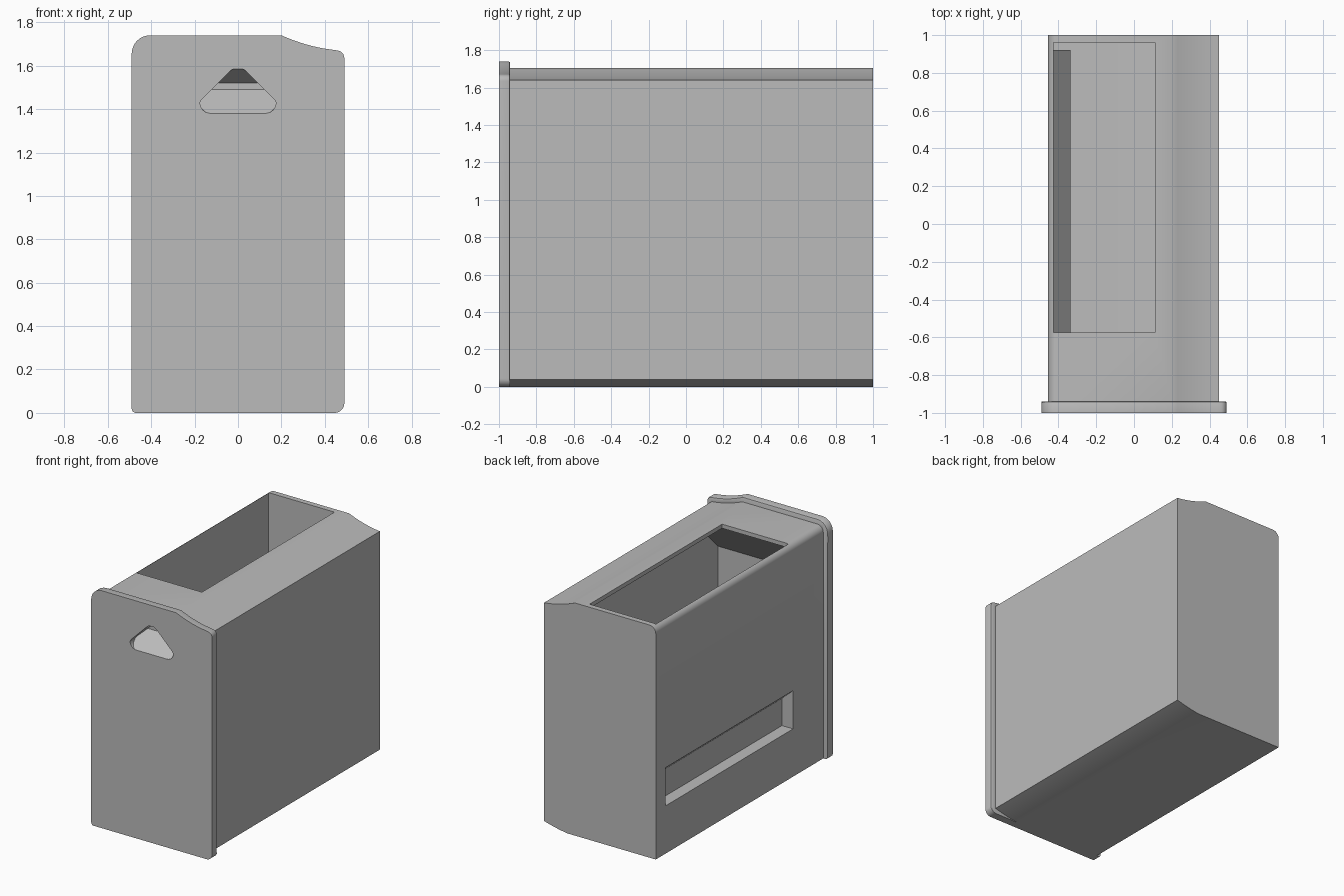
import bpy, bmesh, math
from mathutils import Vector

if "Cube" in bpy.data.objects:
    bpy.data.objects.remove(bpy.data.objects["Cube"])

grey = bpy.data.materials.new("grey plastic")
grey.diffuse_color = (0.5, 0.5, 0.5, 1)
grey.use_nodes = True
grey.node_tree.nodes["Principled BSDF"].inputs["Base Color"].default_value = grey.diffuse_color


def arc(cx, cz, r, a0, a1, n=8):
    """Points on a circular arc, angles in degrees."""
    return [(cx + r * math.cos(math.radians(a0 + (a1 - a0) * i / n)),
             cz + r * math.sin(math.radians(a0 + (a1 - a0) * i / n))) for i in range(n + 1)]


def dip(p, q, sag, n=8):
    """Shallow hollow curve from p to q, pulled by sag in z."""
    out = []
    for i in range(n + 1):
        t = i / n
        out.append((p[0] + (q[0] - p[0]) * t,
                    p[1] + (q[1] - p[1]) * t + sag * 4 * t * (1 - t)))
    return out


def prism(name, pts, lo, hi, axis="y"):
    """Extrude a closed profile: (x, z) along y, or (y, z) along x."""
    bm = bmesh.new()

    def place(p, d):
        return (p[0], d, p[1]) if axis == "y" else (d, p[0], p[1])
    a = [bm.verts.new(place(p, lo)) for p in pts]
    b = [bm.verts.new(place(p, hi)) for p in pts]
    bm.faces.new(a)
    bm.faces.new(b)
    for i in range(len(pts)):
        j = (i + 1) % len(pts)
        bm.faces.new((a[i], a[j], b[j], b[i]))
    bmesh.ops.recalc_face_normals(bm, faces=bm.faces)
    me = bpy.data.meshes.new(name)
    bm.to_mesh(me)
    bm.free()
    ob = bpy.data.objects.new(name, me)
    bpy.context.collection.objects.link(ob)
    me.materials.append(grey)
    return ob


def box(name, x0, x1, y0, y1, z0, z1):
    return prism(name, [(x0, z0), (x1, z0), (x1, z1), (x0, z1)], y0, y1)


def apply_all(ob):
    bpy.context.view_layer.objects.active = ob
    for m in list(ob.modifiers):
        bpy.ops.object.modifier_apply(modifier=m.name)


def combine(ob, tool, op):
    """Boolean, applied, with the helper removed."""
    tool.hide_render = True
    m = ob.modifiers.new(op, "BOOLEAN")
    m.object, m.operation, m.solver = tool, op, "EXACT"
    apply_all(ob)
    bpy.data.objects.remove(tool)


# Body: rounded upper left edge, hollowed right edges at top and bottom
body = prism("box_body",
             [(-0.455, 0)] + dip((0.26, 0), (0.45, 0.04), -0.004)
             + dip((0.45, 1.64), (0.2, 1.705), -0.01)
             + arc(-0.405, 1.655, 0.05, 90, 180), -0.97, 1.0)

# Front plate with a softened rear rim
plate = prism("front_plate",
              arc(-0.47, 0.02, 0.02, 180, 270, 5) + arc(0.445, 0.045, 0.045, 270, 360)
              + arc(0.455, 1.635, 0.035, 0, 80)
              + dip((0.44, 1.673), (0.2, 1.74), -0.01)
              + arc(-0.405, 1.655, 0.085, 90, 180), -1.0, -0.94)
bm = bmesh.new()
bm.from_mesh(plate.data)
rim = [e for e in bm.edges if all(v.co.y > -0.95 and v.co.z > 0.03 for v in e.verts)]
bmesh.ops.bevel(bm, geom=rim, offset=0.01, segments=2, affect="EDGES", profile=0.5)
bm.to_mesh(plate.data)
bm.free()
combine(body, plate, "UNION")

# Inner chamber, its front upper corner filled by a 45 degree slope
chamber = prism("chamber",
                [(-0.425, 0.03), (0.25, 0.03), (0.42, 0.07)]
                + dip((0.42, 1.615), (0.2, 1.675), -0.01) + [(-0.425, 1.675)], -0.97, 0.96)
bm = bmesh.new()
bm.from_mesh(chamber.data)
cut = bmesh.ops.bisect_plane(bm, geom=bm.verts[:] + bm.edges[:] + bm.faces[:],
                             plane_co=Vector((0, -0.575, 1.705)),
                             plane_no=Vector((0, -1, 1)), clear_outer=True)
bmesh.ops.holes_fill(bm, edges=[e for e in bm.edges if e.is_boundary])
bmesh.ops.recalc_face_normals(bm, faces=bm.faces)
bm.to_mesh(chamber.data)
bm.free()
combine(body, chamber, "DIFFERENCE")

# Top opening
combine(body, box("opening", -0.425, 0.11, -0.575, 0.96, 1.6, 1.85), "DIFFERENCE")

# Inner housing behind the label slot, then the slot itself
combine(body, prism("slot_housing",
                    [(-0.44, 0.25), (-0.425, 0.25), (-0.335, 0.34), (-0.335, 0.57),
                     (-0.425, 0.68), (-0.44, 0.68)], -0.62, 0.92), "UNION")
combine(body, prism("slot",
                    [(-0.5, 0.35), (-0.365, 0.35), (-0.365, 0.55), (-0.455, 0.63),
                     (-0.5, 0.63)], -0.59, 0.89), "DIFFERENCE")

# Finger grip: rounded triangular outline with sloping floor and ceiling
grip = prism("grip",
             arc(-0.125, 1.43, 0.05, 180, 270, 6) + arc(0.125, 1.43, 0.05, 270, 360, 6)
             + [(0.17, 1.442), (0.035, 1.577), (0.02, 1.585), (-0.02, 1.585),
                (-0.035, 1.577), (-0.17, 1.442)], -1.05, -0.8)
wedge = prism("grip_wedge",
              [(-1.1, 1.3), (-1.0, 1.38), (-0.87, 1.49), (-0.87, 1.52),
               (-1.0, 1.585), (-1.1, 1.635)], -0.3, 0.3, "x")
combine(grip, wedge, "INTERSECT")
combine(body, grip, "DIFFERENCE")

# Smooth the curved edges only
body.select_set(True)
bpy.context.view_layer.objects.active = body
bpy.ops.object.shade_smooth_by_angle(angle=math.radians(25))
